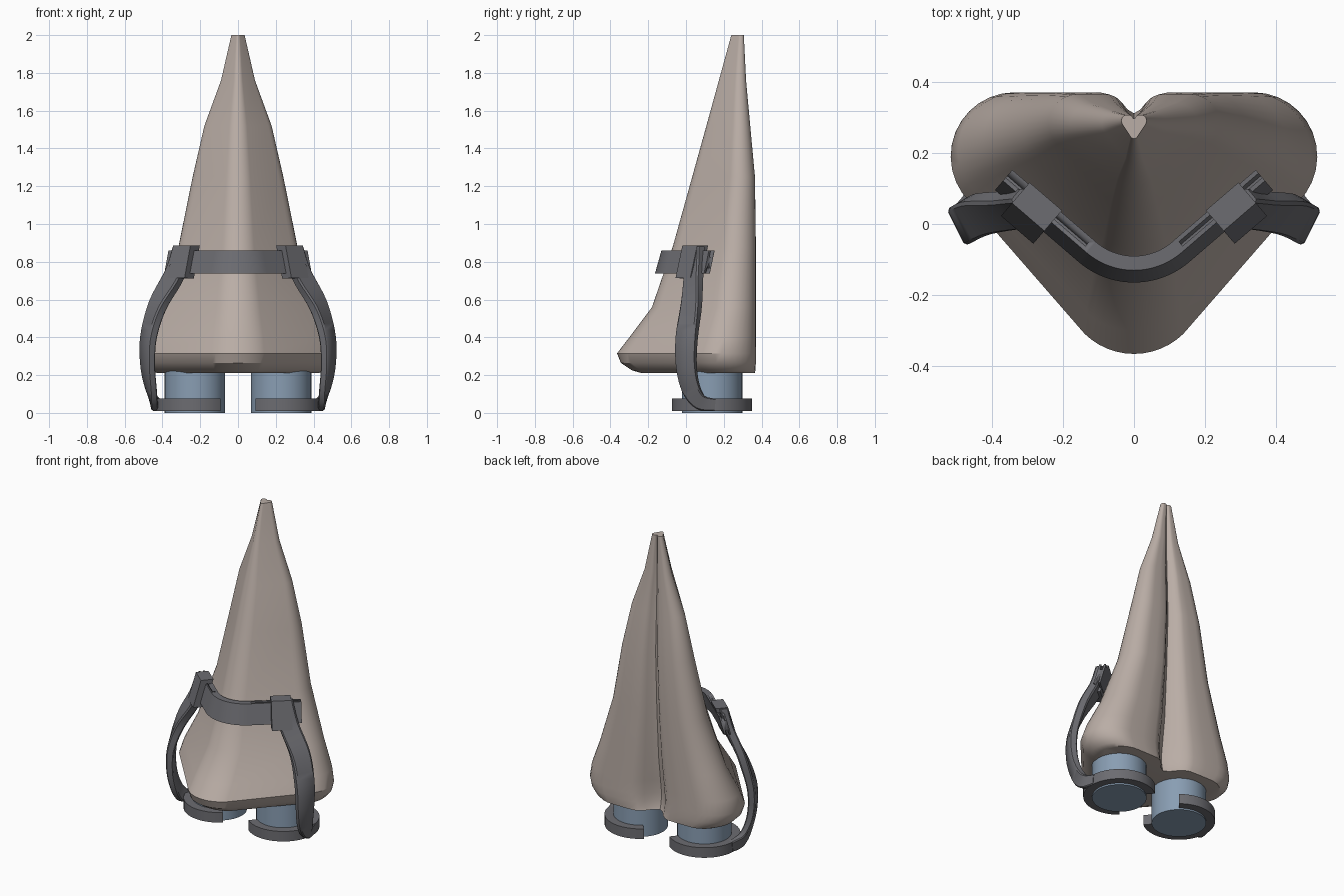
import bpy, math
from mathutils import Vector as V

if "Cube" in bpy.data.objects:
    bpy.data.objects.remove(bpy.data.objects["Cube"])


def material(name, rgb):
    m = bpy.data.materials.new(name)
    m.diffuse_color = (*rgb, 1)
    m.use_nodes = True
    m.node_tree.nodes["Principled BSDF"].inputs["Base Color"].default_value = m.diffuse_color
    return m


TAN = material("tan", (0.49, 0.42, 0.38))
BLUE = material("blue", (0.25, 0.34, 0.45))
GREY = material("dark_grey", (0.15, 0.15, 0.165))


def loft(name, rings, mat, mirror=False, angle=30):
    """Skin a list of equal-length closed rings and cap both ends."""
    n = len(rings[0])
    verts = [tuple(p) for r in rings for p in r]
    faces = [(i * n + j, i * n + (j + 1) % n, (i + 1) * n + (j + 1) % n, (i + 1) * n + j)
             for i in range(len(rings) - 1) for j in range(n)]
    faces += [tuple(range(n))[::-1], tuple(range(len(verts) - n, len(verts)))]
    me = bpy.data.meshes.new(name)
    me.from_pydata(verts, [], faces)
    ob = bpy.data.objects.new(name, me)
    bpy.context.collection.objects.link(ob)
    bpy.ops.object.select_all(action='DESELECT')
    ob.select_set(True)
    bpy.context.view_layer.objects.active = ob
    bpy.ops.object.mode_set(mode='EDIT')
    bpy.ops.mesh.select_all(action='SELECT')
    bpy.ops.mesh.normals_make_consistent(inside=False)
    bpy.ops.object.mode_set(mode='OBJECT')
    if mat:
        me.materials.append(mat)
    bpy.ops.object.shade_smooth_by_angle(angle=math.radians(angle))
    if mirror:
        ob.modifiers.new("mirror", 'MIRROR')
    return ob


def arc(cx, cy, r, a0, a1, n):
    return [(cx + r * math.cos(math.radians(a0 + (a1 - a0) * i / n)),
             cy + r * math.sin(math.radians(a0 + (a1 - a0) * i / n))) for i in range(n + 1)]


def spline(keys, steps):
    """Catmull-Rom through tuples of any length."""
    out = []
    for i in range(len(keys) - 1):
        a, b, c, d = (keys[min(max(i + k, 0), len(keys) - 1)] for k in (-1, 0, 1, 2))
        for s in range(steps):
            t = s / steps
            out.append([q + 0.5 * t * (r - p + t * (2*p - 5*q + 4*r - u + t * (3*q - p - 3*r + u)))
                        for p, q, r, u in zip(a, b, c, d)])
    return out + [list(keys[-1])]


# Nose: heart-shaped section, lofted up a tapering profile
half = arc(0, -0.165, 0.2, -90, -46, 6) + arc(0.337, 0.19, 0.18, -46, 90, 12)
half += [(0.24, 0.37), (0.15, 0.368), (0.11, 0.352), (0.075, 0.32), (0.04, 0.275), (0, 0.25)]
outline = half + [(-x, y) for x, y in half[-2:0:-1]]
levels = [  # z, half width, front y, back y
    (0.212, 0.43, -0.24, 0.365), (0.225, 0.462, -0.285, 0.367), (0.265, 0.50, -0.345, 0.37),
    (0.315, 0.515, -0.365, 0.37), (0.40, 0.495, -0.30, 0.37), (0.56, 0.425, -0.18, 0.37),
    (0.88, 0.315, -0.07, 0.37), (1.25, 0.24, 0.033, 0.365), (1.52, 0.178, 0.108, 0.34),
    (1.76, 0.09, 0.174, 0.318), (2.0, 0.035, 0.24, 0.306)]
loft("nose", [[(x * w / 0.517, b - (0.37 - y) * (b - f) / 0.735, z) for x, y in outline]
              for z, w, f, b in levels], TAN)

# Nostril plugs
PX, PY = 0.228, 0.138
circle = arc(PX, PY, 0.16, 0, 360, 40)[:-1]
loft("nostril_plug", [[(x, y, z) for x, y in circle] for z in (0.0, 0.26)], BLUE, True)

# C-shaped collars, open toward the middle
ring = []
for (xo, yo), (xi, yi) in zip(arc(PX, PY, 0.212, -130, 130, 40), arc(PX, PY, 0.158, -130, 130, 40)):
    ring.append([(xi, yi, 0.01), (xo, yo, 0.01), (xo, yo, 0.075), (xi, yi, 0.075)])
loft("collar", ring, GREY, True)

# Side arms: flat bar that twists from the bridge down to the collar
keys = [  # x, y, z, normal angle, half width, half thickness
    (0.287, 0.047, 0.88, -49, 0.058, 0.026), (0.335, 0.040, 0.735, -45, 0.058, 0.026),
    (0.425, 0.028, 0.57, -36, 0.058, 0.026), (0.474, 0.004, 0.40, -28, 0.058, 0.024),
    (0.478, 0.002, 0.25, -25, 0.054, 0.022), (0.462, 0.026, 0.13, -20, 0.048, 0.02),
    (0.445, 0.075, 0.058, -10, 0.04, 0.02), (0.425, 0.15, 0.043, 0, 0.032, 0.018)]
path = spline(keys, 5)
rings = []
for i, (x, y, z, ang, w, th) in enumerate(path):
    t = (V(path[min(i + 1, len(path) - 1)][:3]) - V(path[max(i - 1, 0)][:3])).normalized()
    n = V((math.cos(math.radians(ang)), math.sin(math.radians(ang)), 0))
    side = n.cross(t).normalized()
    if i == 0:
        n, side = V((0.65, -0.76, 0)), V((0.76, 0.65, 0)) * (1 if side.x > 0 else -1)
    else:
        n = t.cross(side).normalized()
    c = V((x, y, z))
    rings.append([c + side * w * a + n * th * b for a, b in
                  ((-1, -0.7), (-0.85, -1), (0.85, -1), (1, -0.7), (1, 0.7), (0.85, 1), (-0.85, 1), (-1, 0.7))])
loft("side_arm", rings, GREY, True, 40)

# Bridge band: V with a rounded middle, leaning with the nose
TILT = 0.28
A = 40.7
R = 0.12 / math.sin(math.radians(A))
D = V((math.cos(math.radians(A)), math.sin(math.radians(A)), 0))
N = V((D.y, -D.x, 0))
START = V((0.12, -0.11 + R * (1 - math.cos(math.radians(A))), 0))
pts = [(V((x, y, 0)), V((x, y - R + 0.11, 0)).normalized())
       for x, y in arc(0, R - 0.11, R, -90 - A, -90 + A, 20)]
L = 0.31
end = START + D * L
pts = [(V((-end.x, end.y, 0)), V((-N.x, N.y, 0)))] + pts + [(end, N)]


def slab(c, n, lo, hi, z0, z1):
    """Tilted four-corner section at plan point c."""
    return [c + n * (o + TILT * (0.86 - z)) + V((0, 0, z))
            for o, z in ((lo, z0), (hi, z0), (hi, z1), (lo, z1))]


band = loft("bridge_band", [slab(c, V((n.x, n.y, 0)).normalized(), -0.02, 0.02, 0.737, 0.86)
                            for c, n in pts], GREY)

# Slider slots along the top and bottom edges of the band
for k, (z0, z1) in enumerate(((0.825, 0.90), (0.70, 0.767))):
    cut = loft("slot_cutter", [slab(START + D * s, N, -0.008, 0.008, z0, z1) for s in (0.015, 0.36)],
               None, True)
    cut.hide_render = True
    cut.hide_set(True)
    m = band.modifiers.new("slot", 'BOOLEAN')
    m.operation, m.object, m.solver = 'DIFFERENCE', cut, 'EXACT'

# Slider clips: jaws gripping the band at the head of each arm
for name, lo, hi, z0, z1 in (("clip_plate", 0.021, 0.058, 0.715, 0.885),
                             ("clip_top_jaw", -0.018, 0.03, 0.855, 0.885),
                             ("clip_bottom_jaw", -0.018, 0.03, 0.712, 0.742)):
    loft(name, [slab(START + D * s, N, lo, hi, z0, z1) for s in (0.13, 0.25)], GREY, True)
